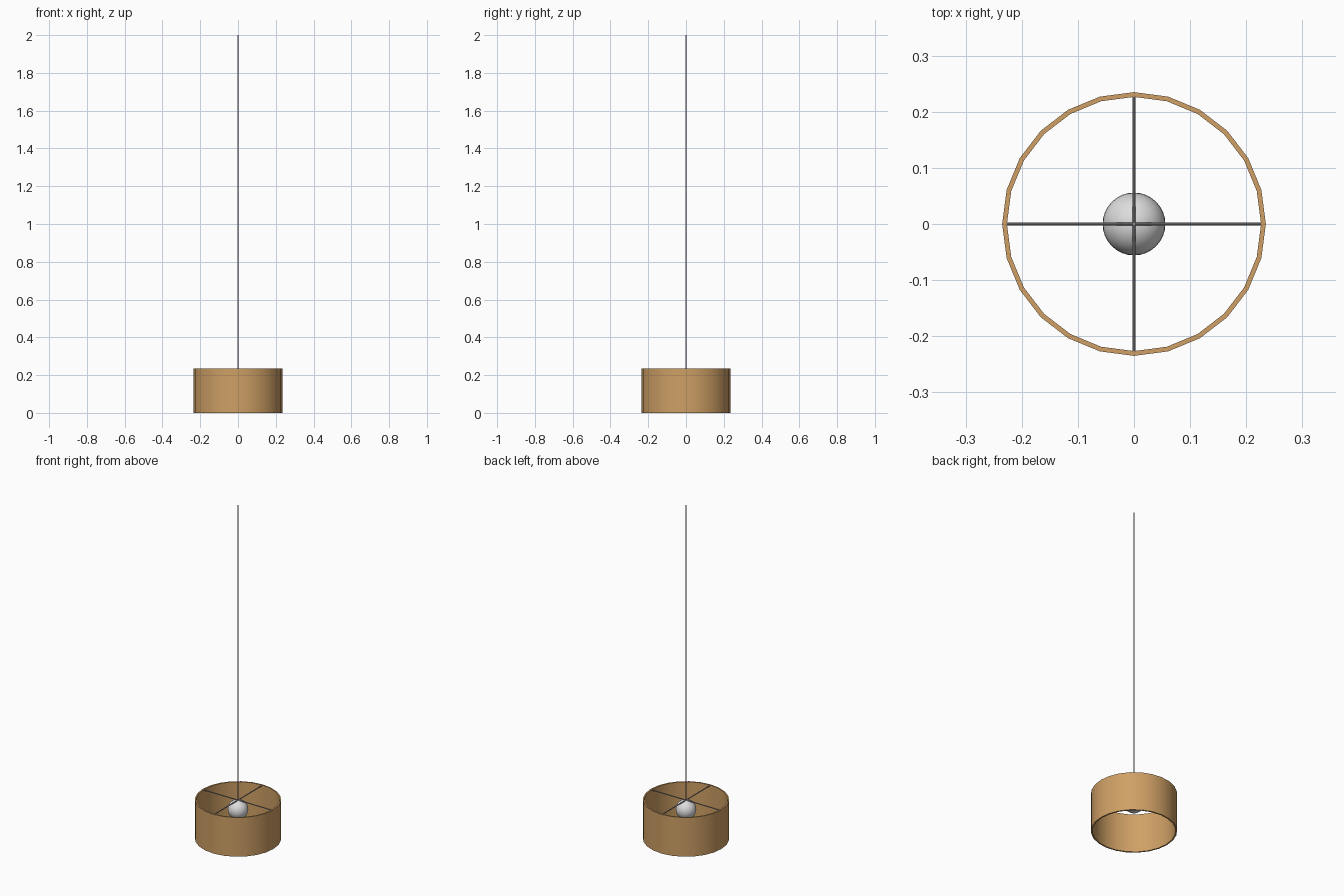
import bpy, bmesh, math

if "Cube" in bpy.data.objects:
    bpy.data.objects.remove(bpy.data.objects["Cube"])


def material(name, rgb):
    m = bpy.data.materials.new(name)
    m.diffuse_color = (*rgb, 1)
    m.use_nodes = True
    m.node_tree.nodes["Principled BSDF"].inputs["Base Color"].default_value = m.diffuse_color
    return m


WOOD = material("tan_shade", (0.62, 0.35, 0.13))
METAL = material("grey_metal", (0.33, 0.31, 0.32))
GLASS = material("white_glass", (0.72, 0.72, 0.72))


def finish(obj, name, mat):
    obj.name = name
    obj.data.materials.append(mat)
    bpy.ops.object.shade_smooth_by_angle(angle=math.radians(40))


def rod(name, length, loc, rot=(0, 0, 0), radius=0.003):
    bpy.ops.mesh.primitive_cylinder_add(vertices=8, radius=radius, depth=length,
                                        location=loc, rotation=rot)
    finish(bpy.context.object, name, METAL)


# Drum shade: open 24-sided tube with wall thickness
SIDES, OUTER, INNER, HEIGHT = 24, 0.235, 0.2265, 0.235
bm = bmesh.new()
profile = [(OUTER, 0), (OUTER, HEIGHT), (INNER, HEIGHT), (INNER, 0)]
rings = []
for i in range(SIDES):
    a = 2 * math.pi * i / SIDES
    rings.append([bm.verts.new((r * math.cos(a), r * math.sin(a), z)) for r, z in profile])
for i in range(SIDES):
    a, b = rings[i], rings[(i + 1) % SIDES]
    for j in range(4):
        k = (j + 1) % 4
        bm.faces.new((a[j], b[j], b[k], a[k]))
bmesh.ops.recalc_face_normals(bm, faces=bm.faces)
mesh = bpy.data.meshes.new("shade")
bm.to_mesh(mesh)
bm.free()
shade = bpy.data.objects.new("shade", mesh)
bpy.context.collection.objects.link(shade)
bpy.context.view_layer.objects.active = shade
shade.select_set(True)
finish(shade, "shade", WOOD)

# Crossed spokes just under the top rim
SPOKE_Z = 0.231
rod("spoke_x", 2 * INNER, (0, 0, SPOKE_Z), (0, math.pi / 2, 0))
rod("spoke_y", 2 * INNER, (0, 0, SPOKE_Z), (math.pi / 2, 0, 0))

# Hanging cord from the spokes to the ceiling
rod("cord", 2 - SPOKE_Z, (0, 0, (2 + SPOKE_Z) / 2), radius=0.0035)

# Round bulb hanging under the spokes
bpy.ops.mesh.primitive_uv_sphere_add(segments=32, ring_count=16, radius=0.056,
                                     location=(0, 0, 0.176))
finish(bpy.context.object, "bulb", GLASS)
